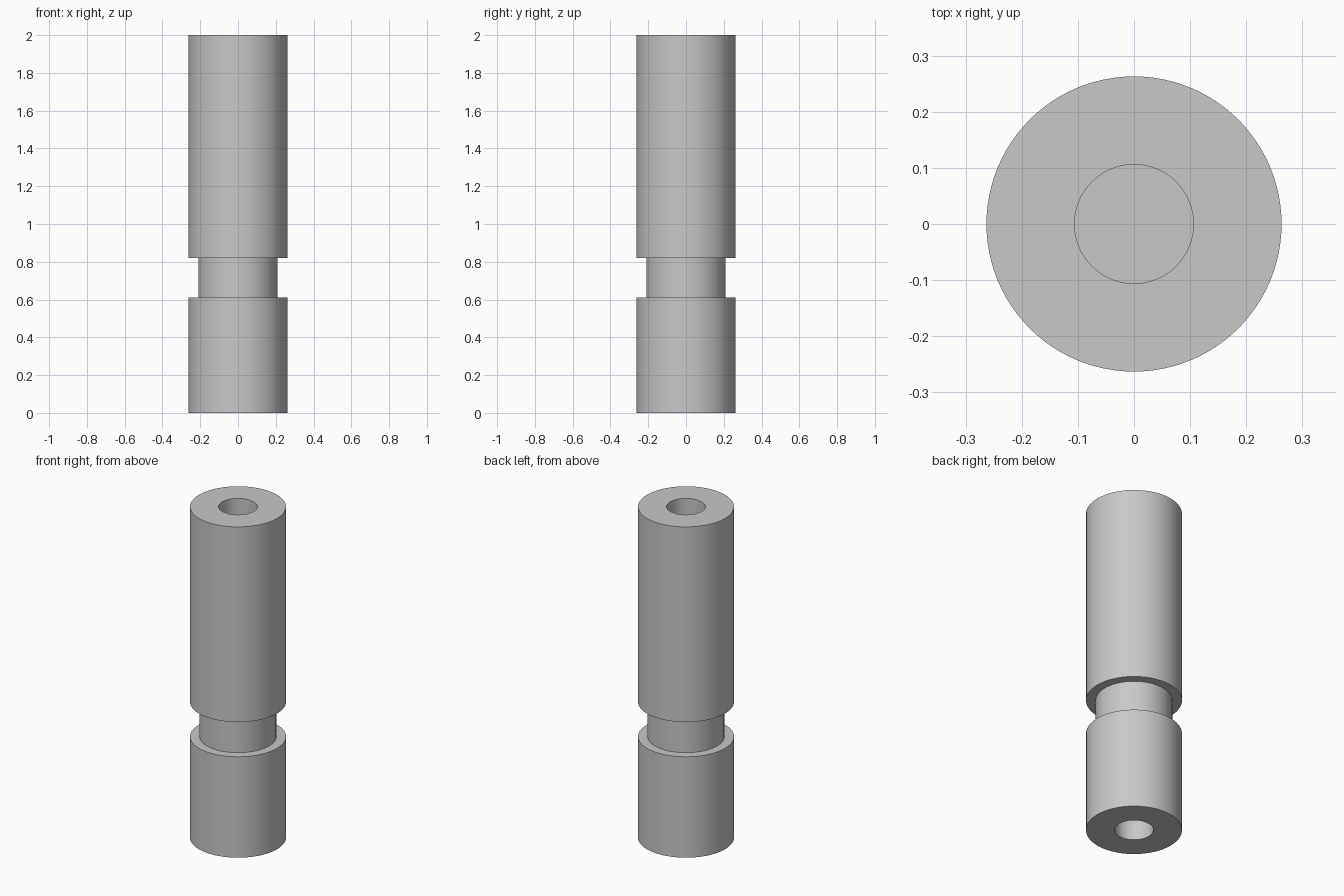
import bpy
import bmesh
import math

cube = bpy.data.objects.get("Cube")
if cube:
    bpy.data.objects.remove(cube, do_unlink=True)

SEGMENTS = 96
BODY_R, NECK_R, BORE_R = 0.263, 0.21, 0.106
NECK_LOW, NECK_HIGH, TOP = 0.61, 0.82, 2.0
BORE_DEPTH = 0.45

steel = bpy.data.materials.new("grey_steel")
steel.use_nodes = True
grey = (0.58, 0.58, 0.58, 1)
steel.diffuse_color = grey
steel.node_tree.nodes["Principled BSDF"].inputs["Base Color"].default_value = grey


def lathe(name, profile):
    """Spin a radius/height profile about the z axis."""
    bm = bmesh.new()
    verts = [bm.verts.new((r, 0, z)) for r, z in profile]
    edges = [bm.edges.new(pair) for pair in zip(verts, verts[1:])]
    bmesh.ops.spin(bm, geom=verts + edges, cent=(0, 0, 0), axis=(0, 0, 1),
                   angle=math.tau, steps=SEGMENTS, use_duplicate=False)
    bmesh.ops.remove_doubles(bm, verts=bm.verts, dist=1e-5)
    bmesh.ops.recalc_face_normals(bm, faces=bm.faces)
    mesh = bpy.data.meshes.new(name)
    bm.to_mesh(mesh)
    bm.free()
    mesh.materials.append(steel)
    obj = bpy.data.objects.new(name, mesh)
    bpy.context.collection.objects.link(obj)
    bpy.ops.object.select_all(action="DESELECT")
    obj.select_set(True)
    bpy.context.view_layer.objects.active = obj
    bpy.ops.object.shade_smooth_by_angle(angle=math.radians(30))
    return obj


# Grooved pin with a blind bore in each end
lathe("grooved_pin", [
    (0, BORE_DEPTH), (BORE_R, BORE_DEPTH), (BORE_R, 0),
    (BODY_R, 0), (BODY_R, NECK_LOW),
    (NECK_R, NECK_LOW), (NECK_R, NECK_HIGH),
    (BODY_R, NECK_HIGH), (BODY_R, TOP),
    (BORE_R, TOP), (BORE_R, TOP - BORE_DEPTH), (0, TOP - BORE_DEPTH),
])
